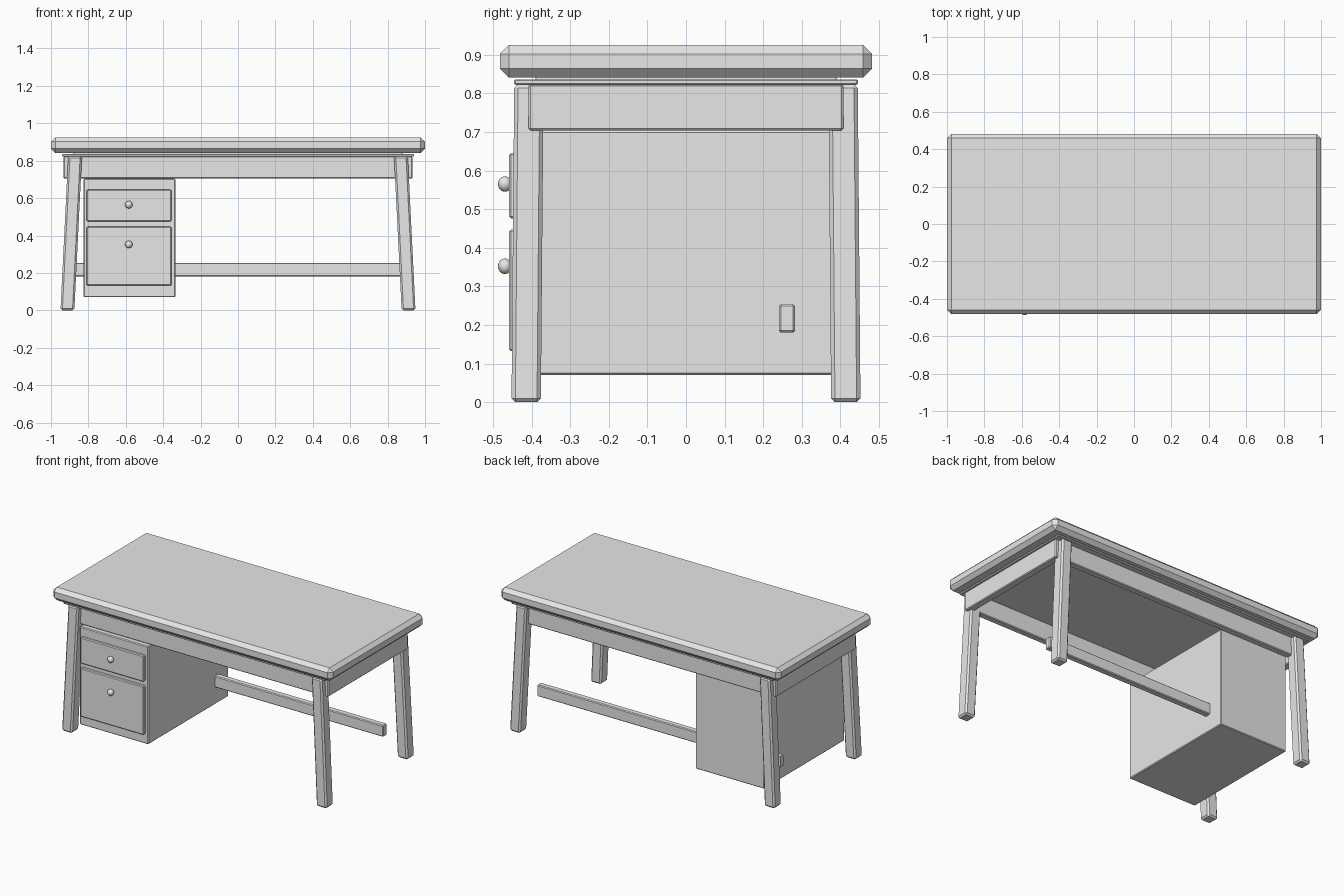
import bpy
import bmesh
from mathutils import Vector

cube = bpy.data.objects.get("Cube")
if cube:
    bpy.data.objects.remove(cube, do_unlink=True)

grey = bpy.data.materials.new("light_grey")
grey.use_nodes = True
colour = (0.8, 0.8, 0.8, 1)
grey.diffuse_color = colour
grey.node_tree.nodes["Principled BSDF"].inputs["Base Color"].default_value = colour


def finish(name, bm):
    mesh = bpy.data.meshes.new(name)
    bm.to_mesh(mesh)
    bm.free()
    mesh.materials.append(grey)
    obj = bpy.data.objects.new(name, mesh)
    bpy.context.collection.objects.link(obj)
    return obj


def box(name, x, y, z, bevel=0.005, shift=(0, 0)):
    """Chamfered box from (min, max) ranges; shift moves the top face sideways."""
    bm = bmesh.new()
    bmesh.ops.create_cube(bm, size=1)
    for v in bm.verts:
        top = v.co.z > 0
        v.co = Vector([r[1] if c > 0 else r[0] for r, c in zip((x, y, z), v.co)])
        if top:
            v.co.x += shift[0]
            v.co.y += shift[1]
    bmesh.ops.bevel(bm, geom=bm.edges[:], offset=bevel, segments=1, affect='EDGES')
    return finish(name, bm)


def span(a, b, side):
    return tuple(sorted((a * side, b * side)))


# Table top on a thin recessed board
box("table_top", (-1, 1), (-0.482, 0.482), (0.841, 0.925), 0.023)
box("under_board", (-0.94, 0.94), (-0.445, 0.445), (0.822, 0.836), 0.003)
box("top_spacer", (-0.88, 0.88), (-0.39, 0.39), (0.83, 0.85), 0.002)

# Splayed legs
for sx, xname in ((-1, "right"), (1, "left")):
    for sy, yname in ((-1, "front"), (1, "back")):
        box(f"{yname}_{xname}_leg", span(0.875, 0.949, sx), span(0.376, 0.452, sy),
            (0, 0.824), 0.01, (-0.041 * sx, -0.007 * sy))

# Apron boards
for s, xname, yname in ((-1, "right", "front"), (1, "left", "back")):
    box(f"{xname}_apron", span(0.885, 0.932, s), (-0.408, 0.408), (0.704, 0.824))
    box(f"{yname}_apron", (-0.885, 0.885), span(0.37, 0.412, s), (0.704, 0.824))

# Stretcher bar through the cabinet
box("stretcher", (-0.87, 0.87), (0.241, 0.282), (0.18, 0.254))

# Drawer cabinet with two drawer fronts and knobs
box("drawer_cabinet", (-0.826, -0.334), (-0.44, 0.38), (0.07, 0.704))
for name, z, knob_z in (("upper", (0.476, 0.645), 0.565), ("lower", (0.132, 0.447), 0.352)):
    box(f"{name}_drawer_front", (-0.81, -0.356), (-0.458, -0.43), z)
    bm = bmesh.new()
    bmesh.ops.create_uvsphere(bm, u_segments=20, v_segments=12, radius=0.02)
    for v in bm.verts:
        v.co = Vector((v.co.x - 0.584, v.co.y * 0.9 - 0.469, v.co.z + knob_z))
    for f in bm.faces:
        f.smooth = True
    finish(f"{name}_knob", bm)
